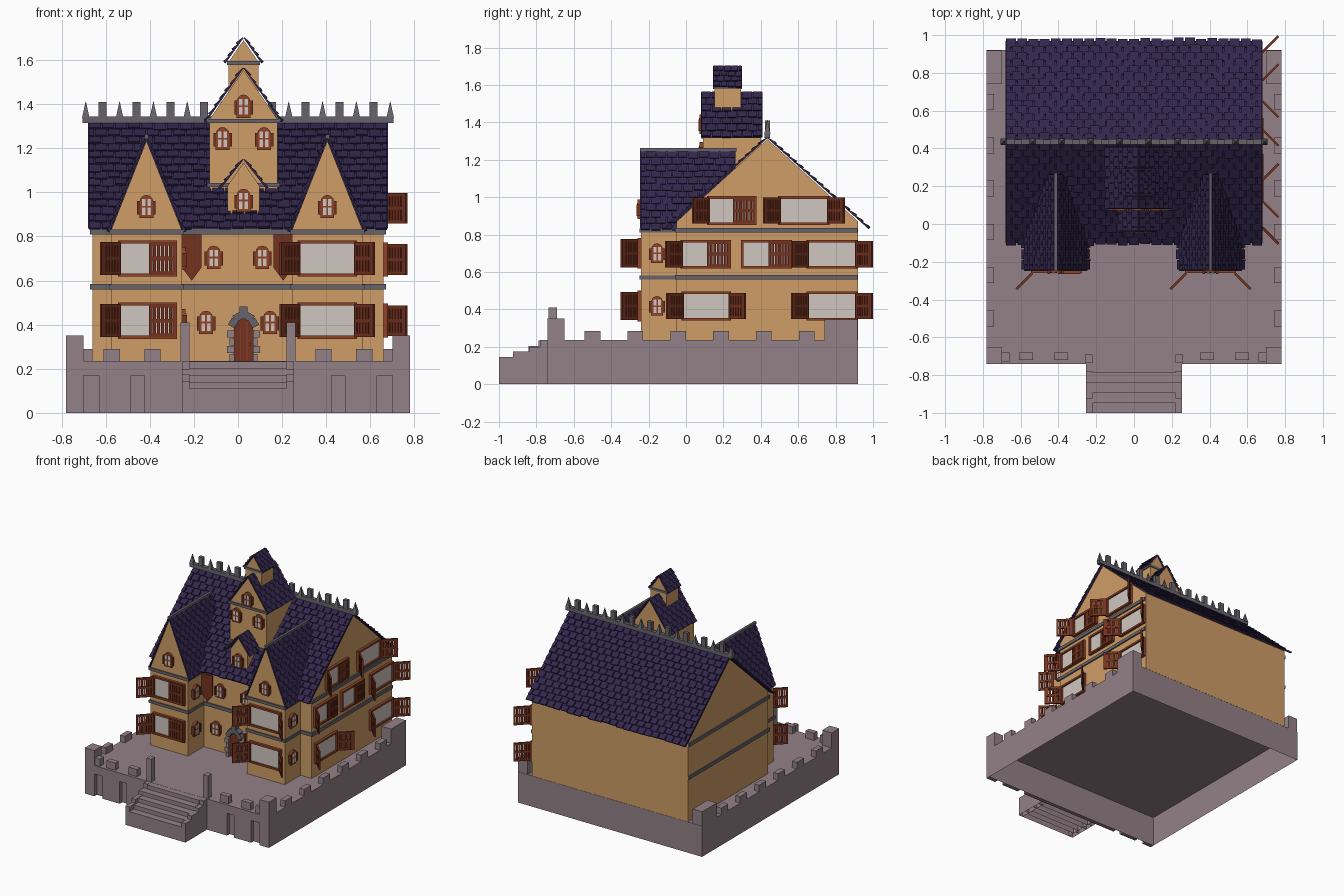
import bpy, bmesh, math, random
from mathutils import Matrix, Vector

if "Cube" in bpy.data.objects:
    bpy.data.objects.remove(bpy.data.objects["Cube"])
random.seed(4)
I = Matrix.Identity(4)

def mat(name, r, g, b):
    m = bpy.data.materials.new(name)
    m.diffuse_color = [((c / 255 + .055) / 1.055) ** 2.4 for c in (r, g, b)] + [1]
    m.use_nodes = True
    m.node_tree.nodes["Principled BSDF"].inputs["Base Color"].default_value = m.diffuse_color
    return m

STONE = mat("mauve stone", 147, 129, 135)
WALL = mat("ochre plaster", 207, 157, 103)
ROOF = mat("dark purple tile", 50, 38, 76)
TRIM = mat("grey trim", 102, 100, 107)
FRAME = mat("red brown frame", 142, 66, 38)
WOOD = mat("dark brown wood", 116, 50, 31)
GLASS = mat("pale glass", 207, 198, 192)
parts = {}

def bm_of(name, m):
    return parts.setdefault(name, (bmesh.new(), m))[0]

def hexa(bm, c, skip=False):
    v = [bm.verts.new(p) for p in c]
    for f in ((3, 2, 1, 0), (4, 5, 6, 7), (0, 1, 5, 4), (1, 2, 6, 5), (2, 3, 7, 6), (3, 0, 4, 7))[skip:]:
        bm.faces.new([v[i] for i in f])

def box(name, m, x0, x1, y0, y1, z0, z1, M=I, skip=False):
    hexa(bm_of(name, m), [M @ Vector((x, y, z)) for z in (z0, z1)
                          for x, y in ((x0, y0), (x1, y0), (x1, y1), (x0, y1))], skip)

def prism(name, m, pts, a0, a1, axis='y', M=I):
    bm = bm_of(name, m)
    rings = [[bm.verts.new(M @ Vector((p, a, q) if axis == 'y' else (a, p, q))) for p, q in pts] for a in (a0, a1)]
    bm.faces.new(rings[0])
    bm.faces.new(rings[1][::-1])
    for i in range(len(pts)):
        j = (i + 1) % len(pts)
        bm.faces.new((rings[0][i], rings[1][i], rings[1][j], rings[0][j]))

def slope(name, o, u, v, rows, cols):
    """Sheet of overlapping tiles: o = eave corner, u along eave, v up the slope."""
    bm, o, u, v = bm_of(name, ROOF), Vector(o), Vector(u), Vector(v)
    n = u.cross(v).normalized()
    n = n if n.z > 0 else -n
    bm.faces.new([bm.verts.new(p) for p in (o, o + u, o + u + v, o + v)])
    for r in range(rows):
        for c in range(cols + r % 2):
            a0 = max(0, (c - .5 * (r % 2)) / cols) + .06 / cols
            a1 = min(1, (c + 1 - .5 * (r % 2)) / cols) - .06 / cols
            s0 = (r + random.uniform(-.2, .05)) / rows
            s1 = min(1, (r + 1.05) / rows)
            t = random.uniform(.011, .016)
            q = [o + u * a + v * s for a, s in ((a0, s0), (a1, s0), (a1, s1), (a0, s1))]
            hexa(bm, q + [q[0] + n * t, q[1] + n * t, q[2] + n * .005, q[3] + n * .005])

def gable(name, cx, half, y0, y1, ze, za, rows, cols):
    for s in (-1, 1):
        slope(name, (cx + s * half, y0, ze), (0, y1 - y0, 0), (-s * half, 0, za - ze), rows, cols)

def house(name, cx, half, y0, y1, z0, ze, za):
    prism(name, WALL, [(cx - half, z0), (cx + half, z0), (cx + half, ze), (cx, za), (cx - half, ze)], y0, y1)

# Platform, open underneath, with pilasters on the front
box("platform", STONE, -.78, .78, -.71, .92, 0, .235, skip=True)
box("platform_front_band", STONE, -.78, .78, -.74, -.71, .17, .235)
box("platform_middle", STONE, -.26, .26, -.74, -.71, 0, .17)
for s in (-1, 1):
    for a, b in ((.70, .78), (.485, .63), (.26, .425)):
        box("platform_pilasters", STONE, *sorted((s * a, s * b)), -.74, -.71, 0, .17)
    # Battlements and corner blocks
    for x in (.3875, .5725):
        box("merlons", STONE, s * x - .037, s * x + .037, -.72, -.68, .235, .29)
    for k in range(6):
        y = -.5 + k * .229
        box("merlons", STONE, s * .76 - .02, s * .76 + .02, y - .042, y + .042, .235, .285)
    box("corner_blocks", STONE, *sorted((s * .70, s * .78)), -.74, -.65, .235, .35)
    box("corner_blocks", STONE, *sorted((s * .66, s * .70)), -.73, -.68, .235, .29)
    box("corner_blocks", STONE, *sorted((s * .70, s * .78)), .74, .918, .235, .345)
    box("stair_posts", STONE, s * .24 - .02, s * .24 + .02, -.735, -.69, .235, .41)
    # Stepped stair cheeks
    for y0, y1, z in ((-1, -.925, .145), (-.925, -.84, .175), (-.84, -.78, .2), (-.78, -.735, .235)):
        box("stair_cheeks", STONE, *sorted((s * .22, s * .255)), y0, y1, 0, z, skip=True)
for k in range(5):
    box("stair_steps", STONE, -.22, .22, -1 + k * .053, -1 + (k + 1) * .053, 0, .11 + k * .031, skip=True)

# Main house body, roof, trim bands
prism("main_walls", WALL, [(-.05, .236), (.92, .236), (.92, .87), (.435, 1.31), (-.05, .87)], -.66, .66, 'x')
slope("main_roof", (-.68, -.10, .835), (1.36, 0, 0), (0, .535, .48), 15, 23)
slope("main_roof", (-.68, .97, .835), (1.36, 0, 0), (0, -.535, .48), 15, 23)
for z in (.56, .81):
    box("wall_bands", TRIM, -.67, .67, -.06, .918, z, z + .025)
# Ridge beam with alternating blocks and spikes
box("ridge_beam", TRIM, -.705, .705, .42, .45, 1.315, 1.345)
for i in range(-9, 10):
    x = i * .0767
    if i % 2:
        bmesh.ops.create_cone(bm_of("ridge_spikes", TRIM), cap_ends=True, segments=4, radius1=.024, radius2=.001,
                              depth=.075, matrix=Matrix.Translation((x, .435, 1.375)) @ Matrix.Rotation(math.pi / 4, 4, 'Z'))
    else:
        box("ridge_blocks", TRIM, x - .018, x + .018, .422, .448, 1.34, 1.41)

# Windows: local wall plane is XZ, facing -y
def place(x, y, z, side=False):
    return Matrix.Translation((x, y, z)) @ Matrix.Rotation(math.pi / 2 if side else 0, 4, 'Z')

def shutter(M, L, h):
    for a, b in ((0, .014), (L - .014, L)):
        box("shutters", WOOD, a, b, -.006, .006, -h, h, M)
    for a in (-h, h - .016, -.008):
        box("shutters", WOOD, .014, L - .014, -.006, .006, a, a + .016, M)
    for k in range(5):
        c = .014 + (k + .5) * (L - .028) / 5
        box("shutters", WOOD, c - .007, c + .007, -.004, .004, -h, h, M)

def window(M, w, h, left=True, right_open=True):
    w, h = w / 2, h / 2
    box("window_glass", GLASS, -w, w, -.008, 0, -h, h, M)
    for s in (-1, 1):
        box("window_frames", FRAME, s * w - .007, s * w + .007, -.02, 0, -h - .007, h + .007, M)
        box("window_frames", FRAME, -w, w, -.02, 0, s * h - .007, s * h + .007, M)
    def hinge(x, deg):
        return M @ Matrix.Translation((x, -.02, 0)) @ Matrix.Rotation(math.radians(deg), 4, 'Z')
    if left:
        shutter(hinge(-w, -135), .12, h)
    shutter(hinge(w, -45 if right_open else 180), .12, h)

def arch(hw, z0, z1, r):
    return [(-hw, z0), (hw, z0)] + [(hw * math.cos(t * math.pi / 6), z1 + r * math.sin(t * math.pi / 6)) for t in range(7)]

def arched(M):
    prism("arched_frames", FRAME, arch(.031, -.052, .022, .031), -.018, 0, M=M)
    for s in (-1, 1):
        for z0, z1 in ((-.038, -.004), (.004, .034)):
            box("arched_panes", GLASS, s * .012 - .008, s * .012 + .008, -.021, -.015, z0, z1, M)
        box("arched_shutters", WOOD, s * .036 - .006, s * .036 + .006, -.024, 0, -.036, .026, M)

# Front wings
for cx, right_open in ((-.415, False), (.405, True)):
    house("wing_walls", cx, .16, -.24, .25, .236, .83, 1.235)
    gable("wing_roofs", cx, .167, -.245, .265, .825, 1.245, 12, 9)
    box("wing_ridges", TRIM, cx - .009, cx + .009, -.247, .27, 1.245, 1.262)
    for z in (.56, .81):
        box("wing_bands", TRIM, cx - .168, cx + .168, -.248, 0, z, z + .022)
    for z in (.418, .70):
        window(place(cx + (0 if right_open else .005), -.24, z), .255, .15, True, right_open)
        arched(place(cx + .16, -.155, z, True))
    arched(place(cx, -.24, .935))

# Right side windows: y, z, width, left shutter, right open
for y, z, w, l, r in ((.245, .928, .25, True, False), (.63, .928, .26, True, True),
                      (.105, .695, .255, True, False), (.43, .695, .26, False, False), (.78, .695, .26, True, True),
                      (.108, .418, .25, True, True), (.78, .418, .26, True, True)):
    window(place(.66, y, z, True), w, .14, l, r)
# Arched windows on the middle wall and hanging banners
for x, z in ((-.11, .705), (.11, .705), (-.145, .41), (.145, .41)):
    arched(place(x, -.05, z))
for x in (-.21, .205):
    prism("banners", WOOD, [(x - .045, .81), (x + .045, .81), (x + .045, .66), (x, .6), (x - .045, .66)], -.075, -.067)

# Door with stone surround
C = .025
prism("door", WOOD, arch(.046, .236, .37, .06), -.07, -.04, M=Matrix.Translation((C, 0, 0)))
for x in (-.015, .015):
    box("door_grooves", FRAME, C + x - .002, C + x + .002, -.074, -.07, .24, .41)
box("door_knob", TRIM, C + .024, C + .034, -.082, -.07, .305, .315)
for s in (-1, 1):
    for k in range(4):
        box("door_stones", (STONE, TRIM)[0], *sorted((C + s * .042, C + s * (.075 if k % 2 else .064))),
            -.09, -.04, .236 + k * .035, .268 + k * .035)
for k in range(1, 6):
    t = k * math.pi / 6
    M = Matrix.Translation((C + .053 * math.cos(t), 0, .372 + .07 * math.sin(t))) @ Matrix.Rotation(math.pi / 2 - t, 4, 'Y')
    box("door_arch_stones", TRIM, -.018, .018, -.09, -.04, -.016, .04 if k == 3 else .018, M)

# Central tower, its top turret and the small dormer
house("tower_walls", C, .155, .09, .40, .95, 1.33, 1.555)
gable("tower_roof", C, .168, .08, .41, 1.32, 1.562, 7, 6)
box("tower_bands", TRIM, C - .165, C + .165, .08, .395, 1.315, 1.333)
box("tower_bands", TRIM, C - .165, C + .165, .075, .2, 1.025, 1.042)
house("turret_walls", C, .068, .152, .295, 1.4, 1.59, 1.69)
box("turret_band", TRIM, C - .075, C + .075, .145, .3, 1.578, 1.596)
gable("turret_roof", C, .078, .145, .3, 1.59, 1.7, 4, 4)
house("dormer_walls", C, .072, -.025, .2, .87, 1.03, 1.135)
gable("dormer_roof", C, .1, -.04, .2, 1.02, 1.148, 4, 5)
for x, y, z in ((-.07, .09, 1.243), (.118, .09, 1.243), (C, .09, 1.39), (C, -.025, .963)):
    arched(place(x, y, z))

# Turn every collected part into an object
for name, (bm, m) in parts.items():
    bmesh.ops.recalc_face_normals(bm, faces=bm.faces)
    me = bpy.data.meshes.new(name)
    bm.to_mesh(me)
    bm.free()
    me.materials.append(m)
    bpy.context.collection.objects.link(bpy.data.objects.new(name, me))
